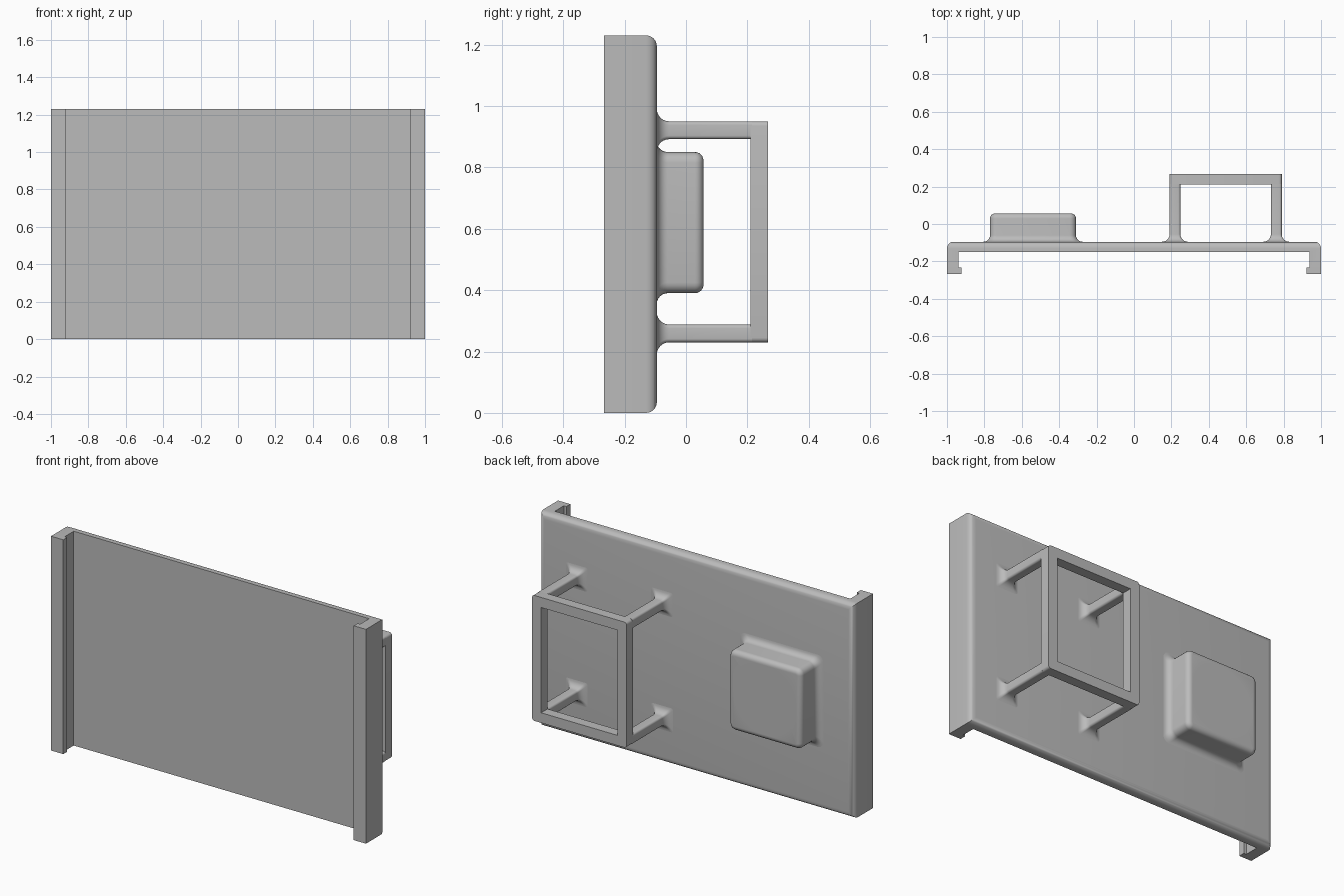
import bpy, bmesh, math

cube = bpy.data.objects.get("Cube")
if cube:
    bpy.data.objects.remove(cube, do_unlink=True)

grey = bpy.data.materials.new("plain grey")
grey.use_nodes = True
grey.diffuse_color = (0.5, 0.5, 0.5, 1)
grey.node_tree.nodes["Principled BSDF"].inputs["Base Color"].default_value = (0.5, 0.5, 0.5, 1)

HEIGHT, BACK, REAR = 1.23, -0.095, 0.268


def finish(bm, name):
    bmesh.ops.recalc_face_normals(bm, faces=bm.faces)
    mesh = bpy.data.meshes.new(name)
    bm.to_mesh(mesh)
    bm.free()
    mesh.materials.append(grey)
    obj = bpy.data.objects.new(name, mesh)
    bpy.context.collection.objects.link(obj)
    return obj


def smooth(obj):
    bpy.ops.object.select_all(action='DESELECT')
    obj.select_set(True)
    bpy.context.view_layer.objects.active = obj
    bpy.ops.object.shade_smooth_by_angle(angle=math.radians(35))


def rounded_rect(cx, cz, half, radius, steps=5):
    """Square outline in the xz plane with rounded corners."""
    pts = []
    for corner, (sx, sz) in enumerate([(1, 1), (-1, 1), (-1, -1), (1, -1)]):
        for i in range(steps + 1):
            a = math.radians(90) * (corner + i / steps)
            pts.append((cx + sx * (half - radius) + radius * math.cos(a),
                        cz + sz * (half - radius) + radius * math.sin(a)))
    return pts


def loft(name, cx, cz, half, radius, rings):
    """Skin rounded squares along y; each ring is (y, growth)."""
    bm = bmesh.new()
    loops = [[bm.verts.new((x, y, z)) for x, z in
              rounded_rect(cx, cz, half + g, max(radius + min(g, 0), 0.002))]
             for y, g in rings]
    for a, b in zip(loops, loops[1:]):
        for i in range(len(a)):
            j = (i + 1) % len(a)
            bm.faces.new((a[i], a[j], b[j], b[i]))
    bm.faces.new(loops[0])
    bm.faces.new(loops[-1])
    return finish(bm, name)


def flare(r, steps=6):
    """Concave fillet rings rising from the plate."""
    angles = [math.radians(90) * i / steps for i in range(steps + 1)]
    return [(BACK - 0.01, r)] + [(BACK + r * (1 - math.cos(a)), r * (1 - math.sin(a)))
                                 for a in angles]


def cut(obj, cutter):
    cutter.hide_render = True
    mod = obj.modifiers.new("opening", 'BOOLEAN')
    mod.operation, mod.solver, mod.object = 'DIFFERENCE', 'EXACT', cutter
    bpy.context.view_layer.objects.active = obj
    bpy.ops.object.modifier_apply(modifier=mod.name)
    bpy.data.objects.remove(cutter, do_unlink=True)


def box(name, x0, x1, y0, y1, z0, z1, round_y=0):
    bm = bmesh.new()
    bmesh.ops.create_cube(bm, size=1)
    for v in bm.verts:
        v.co = [(a + b) / 2 + c * (b - a)
                for c, a, b in zip(v.co, (x0, y0, z0), (x1, y1, z1))]
    if round_y:
        edges = [e for e in bm.edges if abs(e.verts[0].co.y - e.verts[1].co.y) > 0.01]
        bmesh.ops.bevel(bm, geom=edges, offset=round_y, segments=5, profile=0.5, affect='EDGES')
    return finish(bm, name)


# Back plate with hooked side rails: one channel profile extruded upward
right = [(1, BACK), (1, -REAR), (0.922, -REAR), (0.922, -0.232), (0.938, -0.232), (0.938, -0.15)]
profile = right + [(-x, y) for x, y in reversed(right)]
bm = bmesh.new()
base = bm.faces.new([bm.verts.new((x, y, 0)) for x, y in profile])
up = bmesh.ops.extrude_face_region(bm, geom=[base])["geom"]
for v in up:
    if isinstance(v, bmesh.types.BMVert):
        v.co.z = HEIGHT
rim = [e for e in bm.edges if all(abs(v.co.y - BACK) < 1e-4 for v in e.verts)]
bmesh.ops.bevel(bm, geom=rim, offset=0.035, segments=6, profile=0.5, affect='EDGES')
smooth(finish(bm, "railed_plate"))

# Round socket: soft square block with a bored hole
top, soft = 0.057, 0.028
crown = [(top - soft + soft * math.sin(a), soft * (math.cos(a) - 1))
         for a in [math.radians(15 * i) for i in range(7)]]
socket = loft("round_socket", -0.54, 0.62, 0.23, 0.035, flare(0.035) + crown)
bm = bmesh.new()
bmesh.ops.create_cone(bm, cap_ends=True, segments=64, radius1=0.2, radius2=0.2, depth=1)
for v in bm.verts:
    x, y, z = v.co
    v.co = (x - 0.54, z, y + 0.62)
cut(socket, finish(bm, "bore_cutter"))
smooth(socket)

# Holder: open rectangular frame standing on four flared legs
X0, X1, Z0, Z1, BAR = 0.19, 0.79, 0.23, 0.95, 0.058
frame = box("holder_frame", X0, X1, REAR - BAR, REAR, Z0, Z1, 0.015)
cut(frame, box("frame_cutter", X0 + BAR, X1 - BAR, 0, 1, Z0 + BAR, Z1 - BAR))
smooth(frame)
h = BAR / 2
for side, x in (("right", X0 + h), ("left", X1 - h)):
    for level, z in (("lower", Z0 + h), ("upper", Z1 - h)):
        smooth(loft(f"{level}_{side}_leg", x, z, h, 0.012,
                    flare(0.04) + [(REAR - BAR + 0.005, 0)]))
